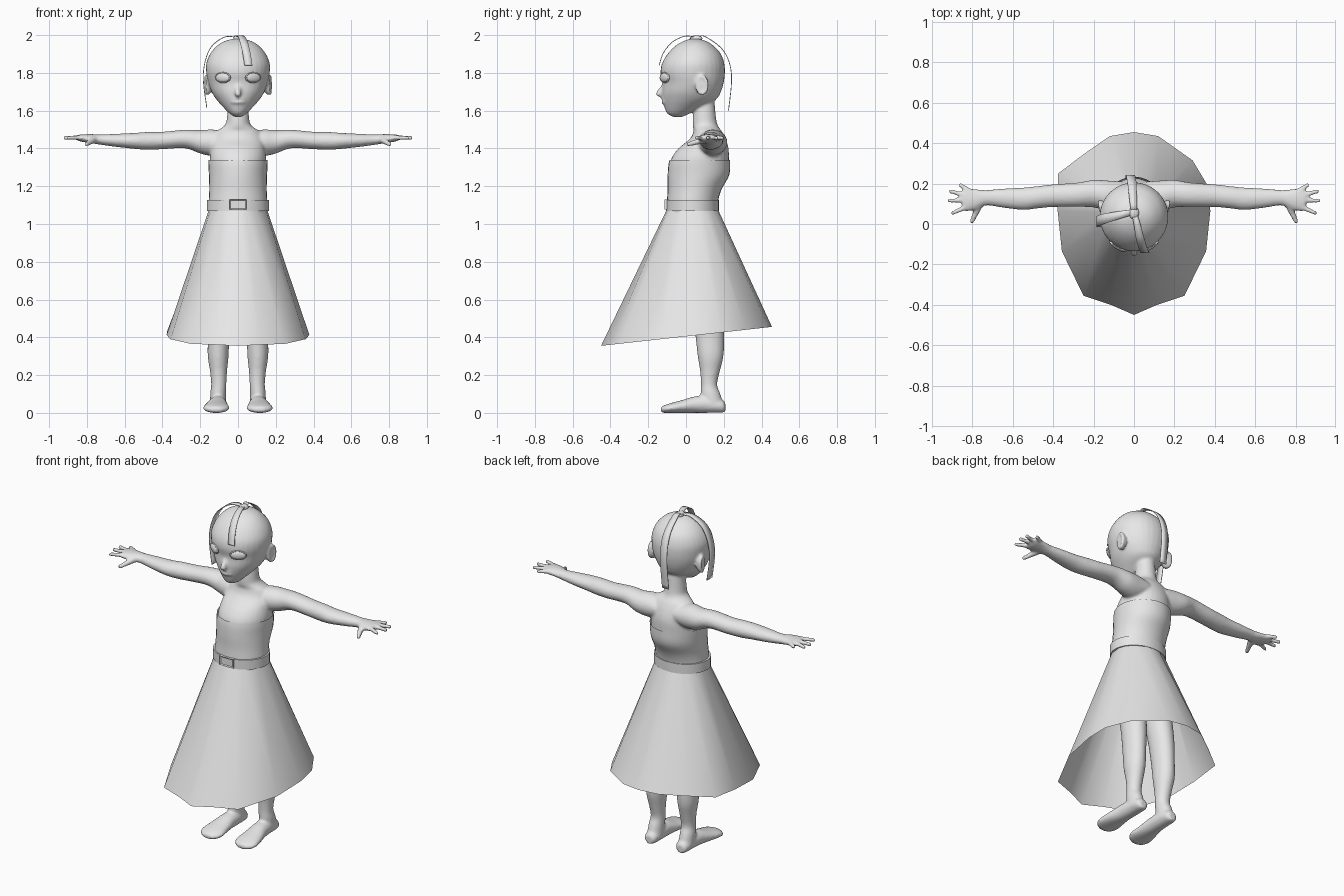
import bpy, bmesh
from math import sin, cos, pi, atan2, radians
from mathutils import Vector, Matrix

cube = bpy.data.objects.get("Cube")
if cube:
    bpy.data.objects.remove(cube, do_unlink=True)

clay = bpy.data.materials.new("plain_grey")
clay.use_nodes = True
clay.diffuse_color = (0.8, 0.8, 0.8, 1)
clay.node_tree.nodes["Principled BSDF"].inputs["Base Color"].default_value = clay.diffuse_color


def make(name, bm, angle=180):
    """Turn a bmesh into a shaded, coloured object."""
    bmesh.ops.recalc_face_normals(bm, faces=bm.faces[:])
    mesh = bpy.data.meshes.new(name)
    bm.to_mesh(mesh)
    bm.free()
    obj = bpy.data.objects.new(name, mesh)
    bpy.context.collection.objects.link(obj)
    mesh.materials.append(clay)
    bpy.ops.object.select_all(action='DESELECT')
    obj.select_set(True)
    bpy.context.view_layer.objects.active = obj
    bpy.ops.object.shade_smooth_by_angle(angle=radians(angle))
    return obj


def smooth(rows, steps=4):
    """Catmull-Rom interpolation of a list of equally long tuples."""
    out = []
    for i in range(len(rows) - 1):
        p, q, r, s = (rows[min(max(k, 0), len(rows) - 1)] for k in range(i - 1, i + 3))
        for j in range(steps):
            t = j / steps
            out.append(tuple(
                b + t * ((c - a) + t * (2 * a - 5 * b + 4 * c - d + t * (3 * (b - c) + d - a))) / 2
                for a, b, c, d in zip(p, q, r, s)))
    return out + [tuple(rows[-1])]


def loft(bm, rings, axis='z', flip=1, caps=True, sides=32):
    """Skin elliptical rings (position, centre u, centre v, radius u, radius v)."""
    loops = []
    for s, cu, cv, ru, rv in rings:
        loop = []
        for k in range(sides):
            a = 2 * pi * k / sides
            u, v = cu + max(ru, .002) * cos(a), cv + max(rv, .002) * sin(a)
            x, y, z = {'x': (s, u, v), 'y': (u, s, v), 'z': (u, v, s)}[axis]
            loop.append(bm.verts.new((flip * x, y, z)))
        loops.append(loop)
    for low, high in zip(loops, loops[1:]):
        for k in range(sides):
            n = (k + 1) % sides
            bm.faces.new((low[k], low[n], high[n], high[k]))
    if caps:
        bm.faces.new(loops[0])
        bm.faces.new(loops[-1])


def blob(bm, centre, radii, turn=0.0):
    """Ellipsoid, optionally turned about z."""
    matrix = Matrix.Translation(centre) @ Matrix.Rotation(turn, 4, 'Z') @ Matrix.Diagonal((*radii, 1))
    bmesh.ops.create_icosphere(bm, subdivisions=3, radius=1, matrix=matrix)


def limb(bm, start, end, r0, r1, count=9):
    """Tapered rounded finger made of overlapping balls."""
    start, end = Vector(start), Vector(end)
    for i in range(count):
        t = i / (count - 1)
        blob(bm, start.lerp(end, t), [r0 + (r1 - r0) * t] * 3)


def profile(rows):
    """Rows of (height, front, back, half width) become centred rings."""
    return smooth([(z, 0, (f + b) / 2, w, (b - f) / 2) for z, f, b, w in rows])


# Body: head, neck, torso, arms and legs fused into one skin
torso = profile([
    (.90, -.08, .18, .13), (1.0, -.095, .165, .14), (1.1, -.095, .16, .148),
    (1.18, -.09, .18, .145), (1.26, -.09, .222, .147), (1.34, -.08, .227, .15),
    (1.40, -.04, .225, .143), (1.45, .02, .21, .135), (1.49, .04, .19, .115),
    (1.51, .037, .175, .085), (1.53, .035, .165, .065), (1.57, .037, .158, .058),
    (1.66, .05, .15, .05)])
head = profile([
    (1.567, -.07, -.02, .018), (1.585, -.10, .02, .045), (1.62, -.115, .09, .08),
    (1.66, -.125, .16, .115), (1.70, -.128, .185, .14), (1.75, -.125, .20, .158),
    (1.80, -.135, .206, .168), (1.85, -.127, .203, .168), (1.90, -.098, .185, .148),
    (1.94, -.06, .15, .115), (1.965, -.02, .115, .078), (1.98, .02, .07, .03)])
arm = smooth([
    (.06, .14, 1.43, .07, .055), (.13, .14, 1.43, .075, .07), (.20, .15, 1.435, .068, .062),
    (.28, .145, 1.45, .06, .049), (.40, .14, 1.442, .056, .046), (.48, .132, 1.44, .055, .047),
    (.55, .125, 1.44, .055, .042), (.65, .128, 1.443, .047, .034), (.73, .13, 1.447, .038, .027),
    (.78, .122, 1.452, .05, .024), (.83, .12, 1.455, .058, .019), (.85, .12, 1.457, .05, .014)])
leg = smooth([
    (.95, .075, .05, .07, .09), (.75, .09, .08, .075, .09), (.55, .098, .115, .065, .082),
    (.40, .103, .126, .057, .075), (.30, .105, .13, .055, .068), (.22, .103, .127, .045, .052),
    (.15, .102, .122, .04, .043), (.10, .105, .13, .042, .052), (.03, .105, .145, .043, .058)])
foot = smooth([
    (.208, .105, .03, .02, .025), (.19, .105, .035, .038, .034), (.12, .105, .045, .045, .045),
    (.05, .108, .044, .05, .044), (-.02, .113, .034, .062, .034), (-.08, .115, .026, .07, .026),
    (-.115, .115, .02, .055, .02), (-.134, .115, .018, .025, .012)])
fingers = [((.81, .16), (.858, .192)), ((.83, .14), (.908, .162)),
           ((.83, .118), (.914, .115)), ((.82, .088), (.897, .055))]

bm = bmesh.new()
loft(bm, torso)
loft(bm, head)
limb(bm, (0, -.11, 1.74), (0, -.143, 1.69), .013, .017)
for z in (1.664, 1.645):
    blob(bm, (0, -.115, z), (.04, .016, .009))
for side in (1, -1):
    loft(bm, arm, 'x', side)
    loft(bm, leg, 'z', side)
    loft(bm, foot, 'y', side)
    for base, tip in fingers:
        limb(bm, (side * base[0], base[1], 1.458), (side * tip[0], tip[1], 1.456), .014, .011)
    limb(bm, (side * .765, .095, 1.445), (side * .803, .012, 1.422), .019, .012)
    # Ear shell with a raised rim
    blob(bm, (side * .155, .085, 1.735), (.018, .032, .05))
    for k in range(24):
        a = 2 * pi * k / 24
        blob(bm, (side * (.168 + .006 * cos(a)), .085 + .027 * cos(a), 1.735 + .046 * sin(a)), [.009] * 3)
body = make("body", bm)
fuse = body.modifiers.new("fuse", 'REMESH')
fuse.mode = 'VOXEL'
fuse.voxel_size = .008
fuse.use_smooth_shade = True
relax = body.modifiers.new("relax", 'SMOOTH')
relax.factor = .5
relax.iterations = 4

# Eyes with thin lid rims
for side, label in ((1, "left"), (-1, "right")):
    spot, turn = (side * .08, -.113, 1.775), side * radians(30)
    bm = bmesh.new()
    blob(bm, spot, (.044, .013, .025), turn)
    make(label + "_eye", bm)
    bpy.ops.mesh.primitive_torus_add(location=spot, rotation=(pi / 2, 0, turn), major_radius=.043,
                                     minor_radius=.005, major_segments=32, minor_segments=8)
    rim = bpy.context.object
    rim.name = label + "_eyelid"
    rim.scale = (1, .6, 1)
    rim.data.materials.append(clay)
    bpy.ops.object.shade_smooth()

# Bodice hugging the torso
bm = bmesh.new()
loft(bm, [(z, u, v, a + .007, b + .007) for z, u, v, a, b in torso if 1.05 < z < 1.345], caps=False)
make("bodice", bm)

# Belt and buckle
bm = bmesh.new()
loft(bm, [(z, 0, .034, .145 + out, .12 + out) for z, out in
          ((1.07, 0), (1.07, .02), (1.128, .02), (1.128, 0))], caps=False, sides=40)
make("belt", bm, 30)
bm = bmesh.new()
bmesh.ops.create_cube(bm, size=1, matrix=Matrix.Translation((0, -.103, 1.103)) @ Matrix.Diagonal((.09, .02, .054, 1)))
front = min(bm.faces, key=lambda f: f.calc_center_median().y)
bmesh.ops.inset_individual(bm, faces=[front], thickness=.008, depth=-.005)
make("belt_buckle", bm, 30)

# Skirt: straight panels from the waist to a tilted hem
right = [(0, -.45), (.115, -.4), (.25, -.355), (.357, -.135), (.378, .065),
         (.365, .19), (.29, .315), (.12, .435), (0, .455)]
hem = right + [(-.12, .435), (-.25, .345), (-.375, .25)] + [(-x, y) for x, y in right[4:0:-1]]
bm = bmesh.new()
pairs = []
for x, y in hem:
    a = atan2(y, x)
    pairs.append((bm.verts.new((.155 * cos(a), .034 + .134 * sin(a), 1.08)),
                  bm.verts.new((x, y, .405 + .111 * y))))
for (a, b), (c, d) in zip(pairs, pairs[1:] + pairs[:1]):
    bm.faces.new((a, b, d, c))
make("skirt", bm)


# Hair strands: thin ribbons arching from the crown
def strand(name, path, across, root, tip):
    bm = bmesh.new()
    points = smooth(path, 6)
    edges = []
    for i, p in enumerate(points):
        half = Vector(across) * (root + (tip - root) * min(1, 2 * i / len(points))) / 2
        edges.append((bm.verts.new(Vector(p) - half), bm.verts.new(Vector(p) + half)))
    for (a, b), (c, d) in zip(edges, edges[1:]):
        bm.faces.new((a, b, d, c))
    thick = make(name, bm).modifiers.new("thickness", 'SOLIDIFY')
    thick.thickness = .004
    thick.offset = 0


crown = (0, .06, 1.985)
strand("back_strand", [crown, (-.003, .1, 1.993), (-.01, .2, 1.915), (-.018, .241, 1.79),
                       (-.02, .225, 1.6)], (1, 0, 0), .025, .045)
strand("side_strand", [crown, (-.07, .045, 1.99), (-.15, .025, 1.925), (-.184, .012, 1.79),
                       (-.165, .01, 1.615)], (0, 1, 0), .025, .052)
strand("front_strand", [crown, (.015, 0, 1.995), (.03, -.07, 1.965), (.045, -.12, 1.905),
                        (.055, -.142, 1.84)], (1, 0, 0), .025, .042)
bm = bmesh.new()
blob(bm, (0, .055, 1.982), (.025, .032, .017))
make("hair_knot", bm)
